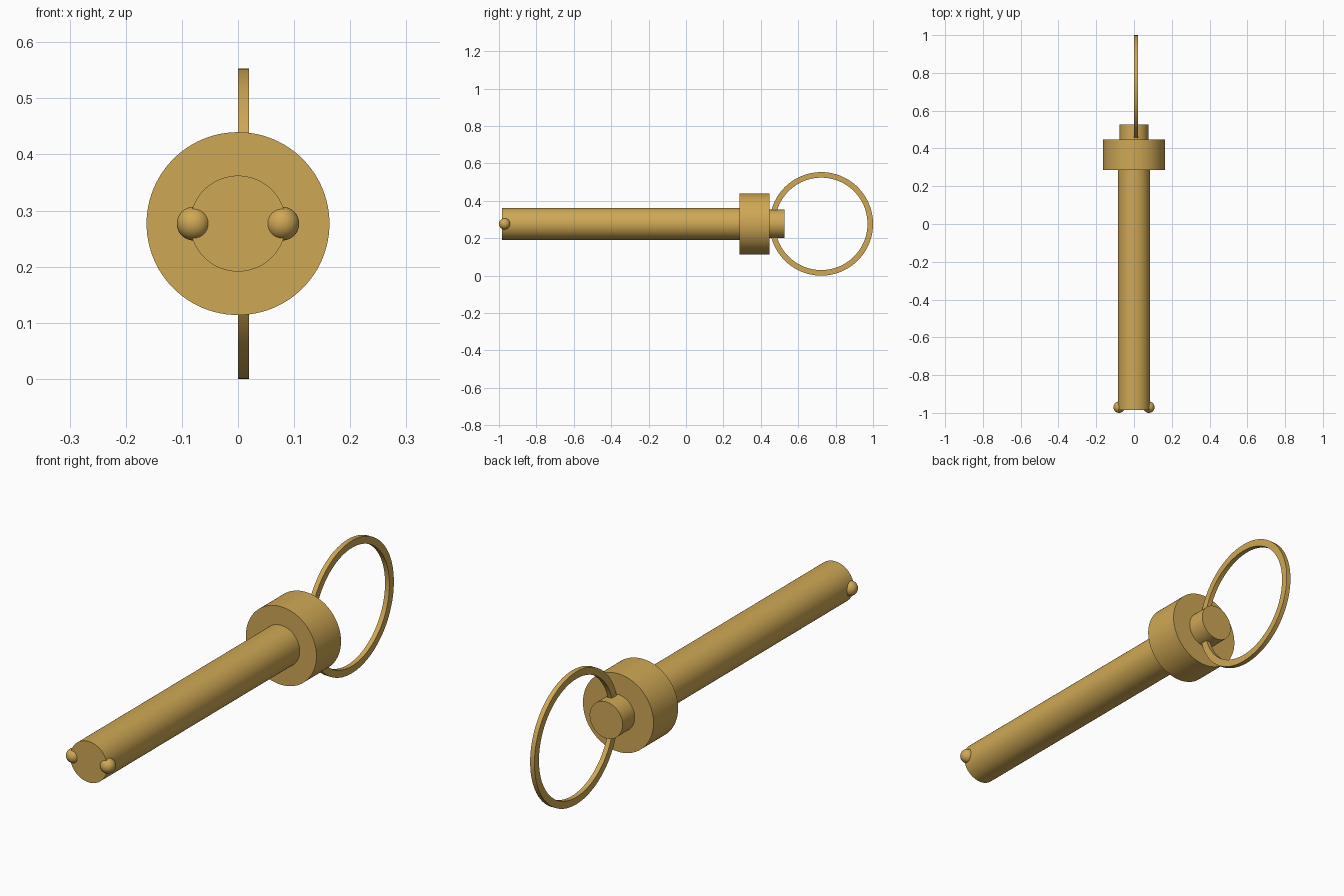
import bpy, bmesh, math
from mathutils import Matrix

if "Cube" in bpy.data.objects:
    bpy.data.objects.remove(bpy.data.objects["Cube"])

CZ = 0.2767  # height of the pin axis
brass = bpy.data.materials.new("brass")
brass.diffuse_color = (0.62, 0.39, 0.09, 1)
brass.use_nodes = True
brass.node_tree.nodes["Principled BSDF"].inputs["Base Color"].default_value = brass.diffuse_color


def finish(name, bm):
    bmesh.ops.recalc_face_normals(bm, faces=bm.faces[:])
    mesh = bpy.data.meshes.new(name)
    bm.to_mesh(mesh)
    bm.free()
    mesh.materials.append(brass)
    obj = bpy.data.objects.new(name, mesh)
    bpy.context.collection.objects.link(obj)
    bpy.ops.object.select_all(action='DESELECT')
    obj.select_set(True)
    bpy.context.view_layer.objects.active = obj
    bpy.ops.object.shade_smooth_by_angle(angle=math.radians(35))
    return obj


def rod(name, radius, y0, y1):
    """Capped cylinder along y."""
    bm = bmesh.new()
    bmesh.ops.create_cone(bm, cap_ends=True, segments=96, radius1=radius,
                          radius2=radius, depth=y1 - y0,
                          matrix=Matrix.Rotation(math.pi / 2, 4, 'X'))
    obj = finish(name, bm)
    obj.location = (0, (y0 + y1) / 2, CZ)


# Shaft, collar and push button along one axis
rod("shaft", 0.0855, -0.985, 0.285)
rod("collar", 0.163, 0.285, 0.447)
rod("button", 0.076, 0.447, 0.527)

# Locking balls on both sides of the tip
for side, sx in (("left", -1), ("right", 1)):
    bm = bmesh.new()
    bmesh.ops.create_uvsphere(bm, u_segments=48, v_segments=24, radius=0.03)
    finish("locking_ball_" + side, bm).location = (sx * 0.079, -0.97, CZ)

# Pull ring: rectangular section spun about x
bm = bmesh.new()
section = [(0, 0.2767), (0.02, 0.2767), (0.02, 0.247), (0, 0.247)]
verts = [bm.verts.new((x, r, 0)) for x, r in section]
edges = [bm.edges.new((verts[i], verts[(i + 1) % 4])) for i in range(4)]
bmesh.ops.spin(bm, geom=verts + edges, cent=(0, 0, 0), axis=(1, 0, 0),
               angle=2 * math.pi, steps=128, use_merge=True)
bmesh.ops.remove_doubles(bm, verts=bm.verts[:], dist=1e-5)
finish("pull_ring", bm).location = (0, 1 - 0.2767, CZ)
